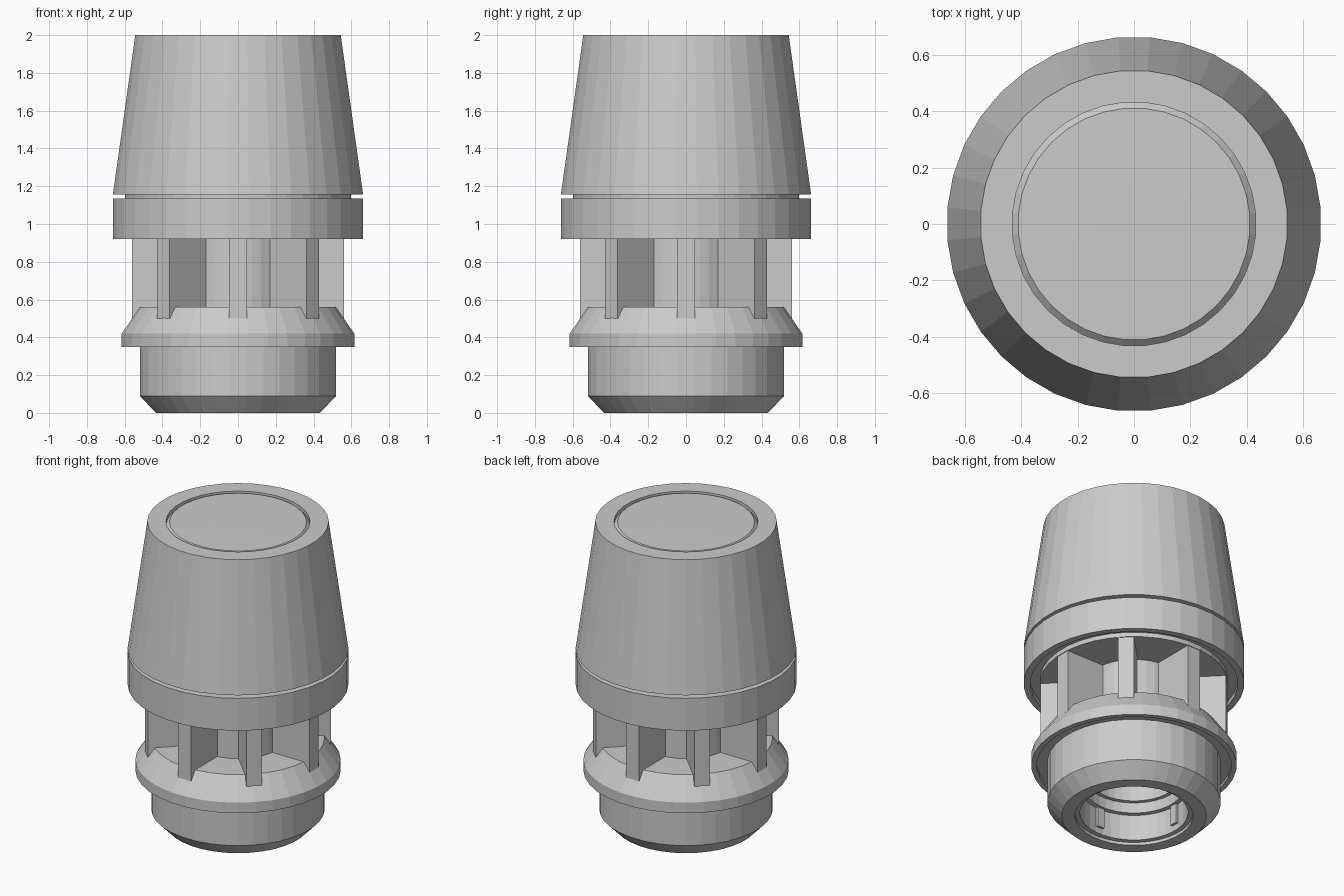
import bpy, bmesh, math
from mathutils import Matrix

if "Cube" in bpy.data.objects:
    bpy.data.objects.remove(bpy.data.objects["Cube"])

SIDES = 36


def make_object(name, bm):
    bmesh.ops.recalc_face_normals(bm, faces=bm.faces)
    mesh = bpy.data.meshes.new(name)
    bm.to_mesh(mesh)
    bm.free()
    obj = bpy.data.objects.new(name, mesh)
    bpy.context.collection.objects.link(obj)
    return obj


def revolve(name, profile, sides=SIDES):
    """Turn an (r, z) profile around z; open ends are capped with flat discs."""
    bm = bmesh.new()
    rings = []
    for r, z in profile:
        ring = []
        for i in range(sides):
            a = 2 * math.pi * (i + 0.5) / sides
            ring.append(bm.verts.new((r * math.cos(a), r * math.sin(a), z)))
        rings.append(ring)
    for low, high in zip(rings, rings[1:]):
        for i in range(sides):
            j = (i + 1) % sides
            bm.faces.new((low[i], low[j], high[j], high[i]))
    bm.faces.new(rings[0])
    bm.faces.new(rings[-1])
    return make_object(name, bm)


def radial_blocks(name, count, r0, r1, width, z0, z1):
    """Boxes from radius r0 to r1, repeated around z."""
    bm = bmesh.new()
    for i in range(count):
        m = (Matrix.Rotation(2 * math.pi * i / count, 4, 'Z')
             @ Matrix.Translation(((r0 + r1) / 2, 0, (z0 + z1) / 2))
             @ Matrix.Diagonal((r1 - r0, width, z1 - z0, 1)))
        bmesh.ops.create_cube(bm, size=1, matrix=m)
    return make_object(name, bm)


# Lower body: stepped bore, chamfered foot, flange and central column
revolve("base_body", [
    (0.27, 0.36), (0.27, 0.26), (0.295, 0.26), (0.295, 0.19),
    (0.325, 0.19), (0.325, 0.02), (0.355, 0.02), (0.355, 0.0),
    (0.436, 0.0), (0.522, 0.09), (0.522, 0.37), (0.585, 0.37),
    (0.585, 0.35), (0.618, 0.35), (0.618, 0.42), (0.52, 0.56),
    (0.29, 0.56), (0.29, 0.93),
])

# Small keys inside the bore
radial_blocks("bore_keys", 4, 0.308, 0.335, 0.05, 0.06, 0.192)

# Eight vertical ribs around the column
radial_blocks("ribs", 8, 0.27, 0.56, 0.095, 0.5, 0.93)

# Collar with a groove underneath and a narrow neck above
revolve("collar", [
    (0.565, 0.92), (0.565, 0.95), (0.625, 0.95), (0.625, 0.92),
    (0.665, 0.92), (0.665, 1.135), (0.6, 1.135), (0.6, 1.16),
])
revolve("collar_floor", [(0.566, 0.92), (0.566, 0.96)])

# Tapered knob with a shallow ring groove around the top disc
revolve("knob", [
    (0.59, 1.155), (0.665, 1.155), (0.546, 2.0), (0.433, 2.0),
    (0.433, 1.975), (0.412, 1.996), (0.14, 2.0),
])
